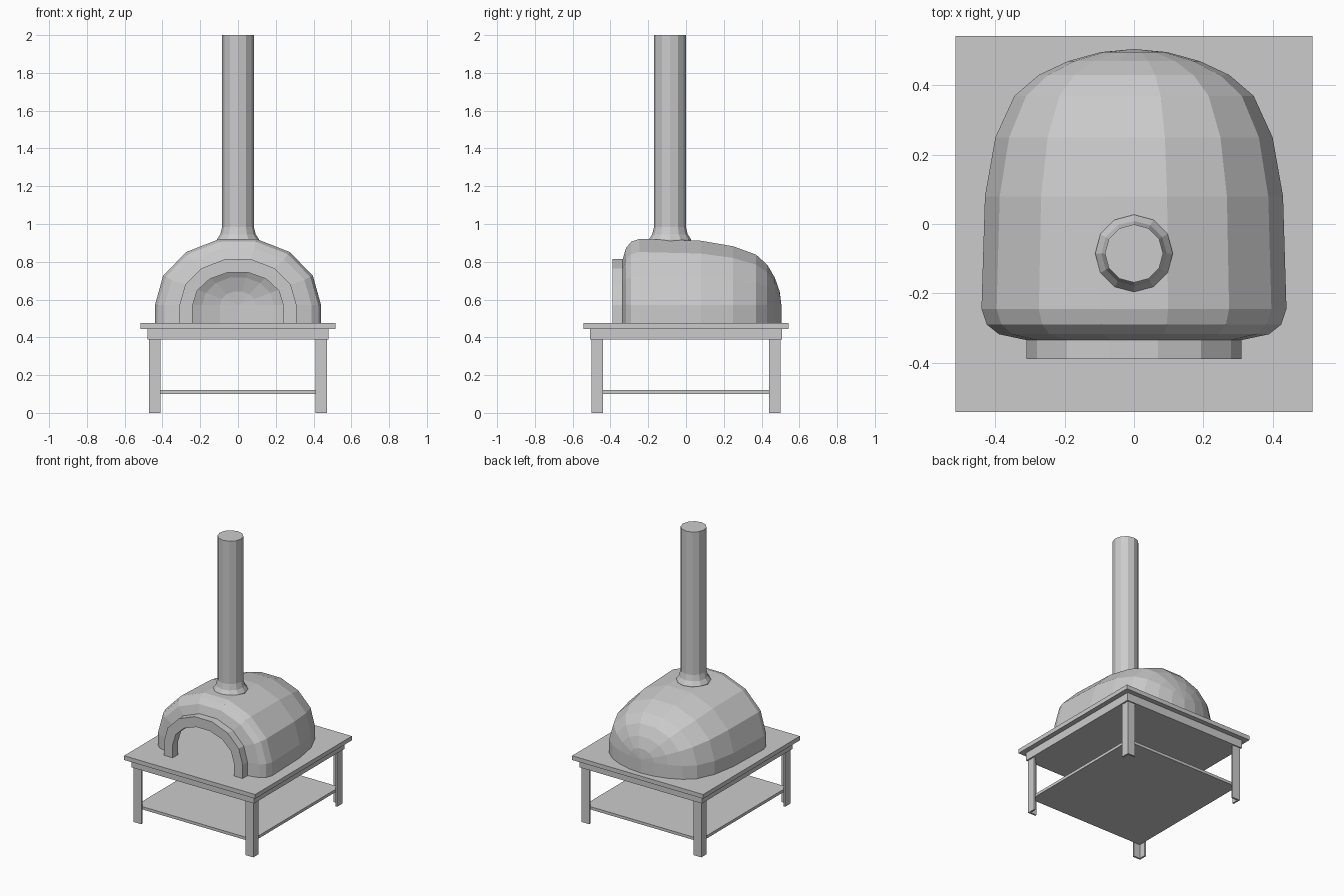
import bpy
import bmesh
from math import sin, cos, pi

if "Cube" in bpy.data.objects:
    bpy.data.objects.remove(bpy.data.objects["Cube"], do_unlink=True)

grey = bpy.data.materials.new("plain grey")
grey.use_nodes = True
GREY = (0.6, 0.6, 0.6, 1)
grey.diffuse_color = GREY
grey.node_tree.nodes["Principled BSDF"].inputs["Base Color"].default_value = GREY

TABLE_Z = 0.475   # top of the table
SPRING_Z = 0.57   # height where the arches begin to curve
SIDES = 7         # flat sides in each arch


def finish(name, bm, recalc=True):
    if recalc:
        bmesh.ops.recalc_face_normals(bm, faces=bm.faces)
    mesh = bpy.data.meshes.new(name)
    bm.to_mesh(mesh)
    bm.free()
    mesh.materials.append(grey)
    ob = bpy.data.objects.new(name, mesh)
    bpy.context.collection.objects.link(ob)
    return ob


def box(name, x, y, z):
    """Box from (low, high) pairs."""
    bm = bmesh.new()
    bmesh.ops.create_cube(bm, size=1)
    for v in bm.verts:
        v.co = [p[0] if c < 0 else p[1] for c, p in zip(v.co, (x, y, z))]
    return finish(name, bm)


def arch(bm, y, w, h):
    """Arch-shaped row of vertices with short upright feet."""
    pts = [(w, TABLE_Z)]
    pts += [(w * cos(pi * i / SIDES), SPRING_Z + h * sin(pi * i / SIDES))
            for i in range(SIDES + 1)]
    pts.append((-w, TABLE_Z))
    return [bm.verts.new((x, y, z)) for x, z in pts]


def bridge(bm, a, b):
    for i in range(len(a) - 1):
        bm.faces.new((a[i], a[i + 1], b[i + 1], b[i]))


# Dome: arched rings from the mouth to the rounded back
bm = bmesh.new()
rings = [arch(bm, *r) for r in (
    (-0.335, 0.31, 0.25), (-0.318, 0.39, 0.31), (-0.29, 0.425, 0.345),
    (-0.245, 0.44, 0.36), (0.08, 0.43, 0.35), (0.25, 0.40, 0.32),
    (0.37, 0.345, 0.275), (0.43, 0.275, 0.22), (0.47, 0.19, 0.15),
    (0.496, 0.095, 0.075))]
for a, b in zip(rings, rings[1:]):
    bridge(bm, a, b)
last = rings[-1]
pole = bm.verts.new((0, 0.505, SPRING_Z))
foot = bm.verts.new((0, 0.505, TABLE_Z))
for i in range(1, SIDES + 1):
    bm.faces.new((last[i], last[i + 1], pole))
bm.faces.new((last[0], last[1], pole, foot))
bm.faces.new((last[-2], last[-1], foot, pole))
finish("oven_dome", bm)

# Mouth: thick arch standing in front of the dome
bm = bmesh.new()
loops = [arch(bm, *r) for r in (
    (-0.39, 0.31, 0.25), (-0.33, 0.31, 0.25),
    (-0.33, 0.24, 0.178), (-0.39, 0.24, 0.178))]
for a, b in zip(loops, loops[1:] + loops[:1]):
    bridge(bm, a, b)
for k in (0, -1):
    bm.faces.new([loop[k] for loop in loops])
finish("mouth_arch", bm)

# Chimney: flared collar and capped pipe
bm = bmesh.new()
N = 12
pipe = [[bm.verts.new((r * sin(2 * pi * i / N), -0.085 + r * cos(2 * pi * i / N), z))
         for i in range(N)]
        for r, z in ((0.112, 0.90), (0.112, 0.918), (0.094, 0.945),
                     (0.084, 0.985), (0.084, 2.0))]
for a, b in zip(pipe, pipe[1:]):
    bridge(bm, a + a[:1], b + b[:1])
bm.faces.new(pipe[-1])
bm.faces.new(pipe[0])
finish("chimney", bm)

# Table
box("table_top", (-0.515, 0.515), (-0.543, 0.543), (0.445, TABLE_Z))
box("table_apron", (-0.48, 0.48), (-0.508, 0.508), (0.388, 0.445))
box("shelf", (-0.457, 0.457), (-0.487, 0.487), (0.10, 0.12))

# Legs: L-shaped angle section, one per corner
X, Y, WIDE, THICK = 0.47, 0.50, 0.06, 0.012
section = ((0, 0), (WIDE, 0), (WIDE, THICK), (THICK, THICK), (THICK, WIDE), (0, WIDE))
for sx, side in ((1, "left"), (-1, "right")):
    for sy, end in ((-1, "front"), (1, "back")):
        bm = bmesh.new()
        base = bm.faces.new([bm.verts.new((sx * (X - a), sy * (Y - b), 0))
                             for a, b in section])
        top = bmesh.ops.extrude_face_region(bm, geom=[base])
        for v in top["geom"]:
            if isinstance(v, bmesh.types.BMVert):
                v.co.z = 0.39
        finish(f"{end}_{side}_leg", bm)
